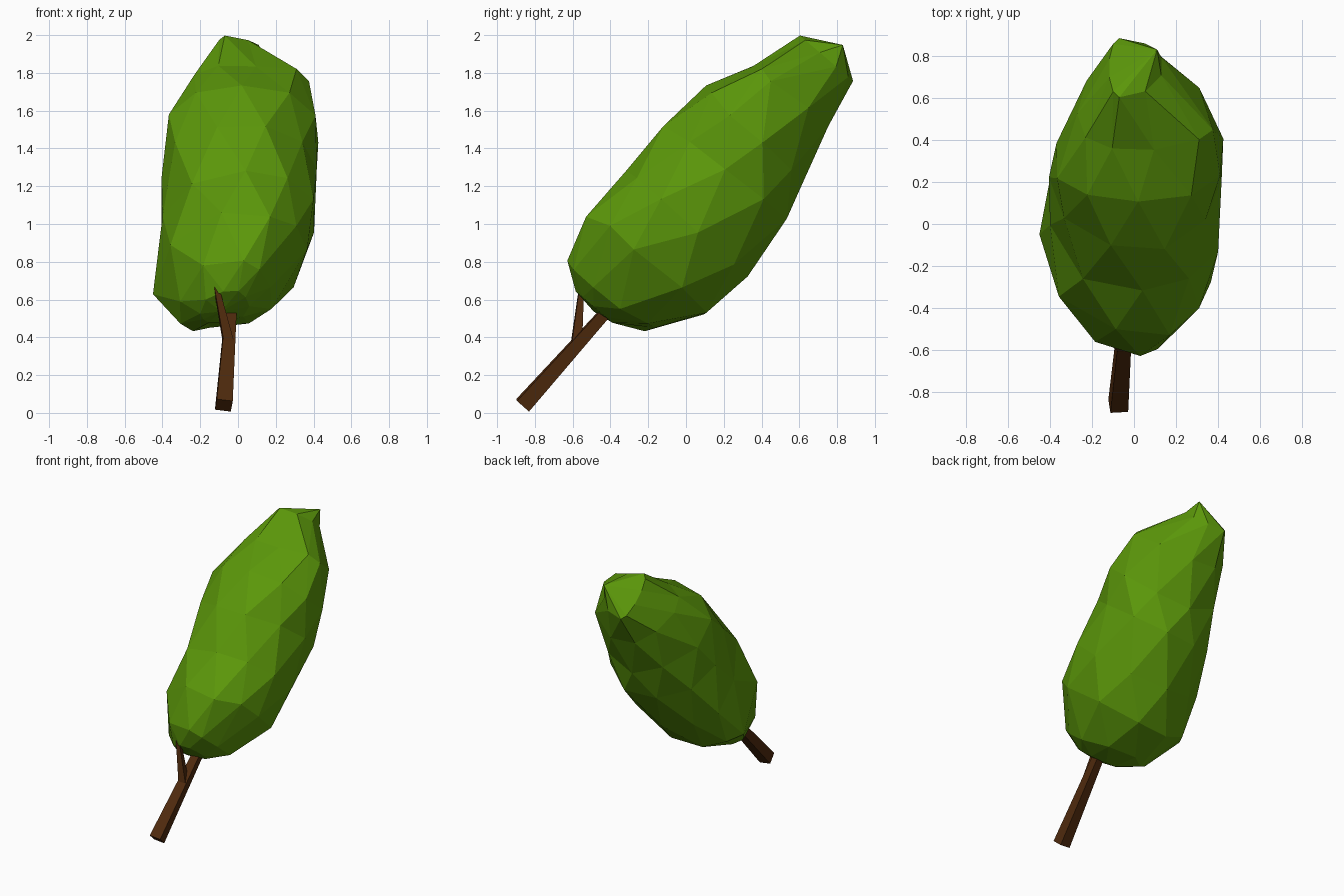
import bpy, bmesh, math, random
from mathutils import Vector

random.seed(4)
cube = bpy.data.objects.get("Cube")
if cube:
    bpy.data.objects.remove(cube)


def material(name, colour):
    m = bpy.data.materials.new(name)
    m.use_nodes = True
    m.diffuse_color = colour
    m.node_tree.nodes["Principled BSDF"].inputs["Base Color"].default_value = colour
    return m


leaf_green = material("leaf green", (0.105, 0.31, 0.003, 1))
bark_brown = material("bark brown", (0.078, 0.023, 0.004, 1))


def loft(name, rings, mat, caps=(None, None)):
    """Skin rings of equal size with triangles; caps are optional end points."""
    bm = bmesh.new()
    loops = [[bm.verts.new(p) for p in ring] for ring in rings]
    n = len(loops[0])
    for k, (a, b) in enumerate(zip(loops, loops[1:])):
        for i in range(n):
            j = (i + 1) % n
            # alternate the diagonal to follow the half-step twist
            if k % 2 == 0:
                bm.faces.new((a[i], a[j], b[i]))
                bm.faces.new((a[j], b[j], b[i]))
            else:
                bm.faces.new((a[i], b[j], b[i]))
                bm.faces.new((a[i], a[j], b[j]))
    for loop, tip in zip((loops[0], loops[-1]), caps):
        if tip is None:
            bm.faces.new(loop)
        else:
            v = bm.verts.new(tip)
            for i in range(n):
                bm.faces.new((loop[i], loop[(i + 1) % n], v))
    bmesh.ops.recalc_face_normals(bm, faces=bm.faces)
    me = bpy.data.meshes.new(name)
    bm.to_mesh(me)
    bm.free()
    me.materials.append(mat)
    ob = bpy.data.objects.new(name, me)
    bpy.context.collection.objects.link(ob)


# Crown: lopsided sections across a leaning axis
AXIS = Vector((0, 0.65, 0.76))
ACROSS = Vector((0, -0.76, 0.65))
SIDE = Vector((1, 0, 0))


def place(x, along, across):
    return SIDE * x + AXIS * along + ACROSS * across


def lopsided(c, s, first, last, mid_first, mid_last):
    """Coordinate of an oval whose middle drifts as it goes round."""
    mid = (mid_last * (1 + s) + mid_first * (1 - s)) / 2
    reach = last if c > 0 else first
    return mid + (reach - mid) * abs(c)


# distance along axis; lowest, highest; -x side, +x side;
# x of the lowest and highest points; height of the -x and +x points
sections = [
    (0.11, 0.60, 0.87, -0.20, 0.06, -0.14, -0.02, 0.68, 0.74),
    (0.21, 0.42, 1.00, -0.31, 0.18, -0.15, 0.03, 0.53, 0.72),
    (0.47, 0.26, 1.08, -0.44, 0.36, -0.10, 0.08, 0.45, 0.77),
    (0.78, 0.24, 1.07, -0.42, 0.41, -0.02, 0.04, 0.50, 0.73),
    (1.10, 0.26, 1.08, -0.40, 0.41, 0.02, 0.02, 0.64, 0.68),
    (1.36, 0.33, 1.04, -0.38, 0.43, 0.02, 0.02, 0.78, 0.76),
    (1.65, 0.41, 0.93, -0.27, 0.37, -0.02, -0.03, 0.72, 0.80),
    (1.91, 0.47, 0.84, -0.12, 0.14, -0.07, -0.07, 0.66, 0.64),
]
SIDES = 10
rings = []
for k, (along, low, high, x0, x1, xlow, xhigh, left, right) in enumerate(sections):
    ring = []
    end = k in (0, len(sections) - 1)
    for i in range(SIDES):
        a = math.tau * (i + 0.5 * (k % 2)) / SIDES
        r = 1 if end else random.uniform(1.0, 1.05)
        c, s = r * math.cos(a), r * math.sin(a)
        x = lopsided(c, s, x0, x1, xlow, xhigh)
        t = lopsided(s, c, low, high, left, right)
        wobble = 0 if end else random.uniform(-0.03, 0.03)
        ring.append(place(x, along + wobble, t))
    rings.append(ring)
loft("crown", rings, leaf_green, (place(-0.09, 0.09, 0.72), place(0.11, 2.02, 0.635)))


# Trunk and branch: tapered square limbs, turned slightly about their length
def limb(name, start, end, r0, r1):
    start, end = Vector(start), Vector(end)
    d = (end - start).normalized()
    u = d.cross(SIDE).normalized()
    v = d.cross(u)
    angles = [math.radians(38 + 90 * i) for i in range(4)]
    spokes = [u * math.sin(a) + v * math.cos(a) for a in angles]
    loft(name, [[start + p * r0 for p in spokes], [end + p * r1 for p in spokes]], bark_brown)


limb("trunk", (-0.075, -0.865, 0.04), (-0.03, -0.32, 0.65), 0.06, 0.036)
limb("branch", (-0.05, -0.58, 0.37), (-0.122, -0.55, 0.70), 0.038, 0.015)
